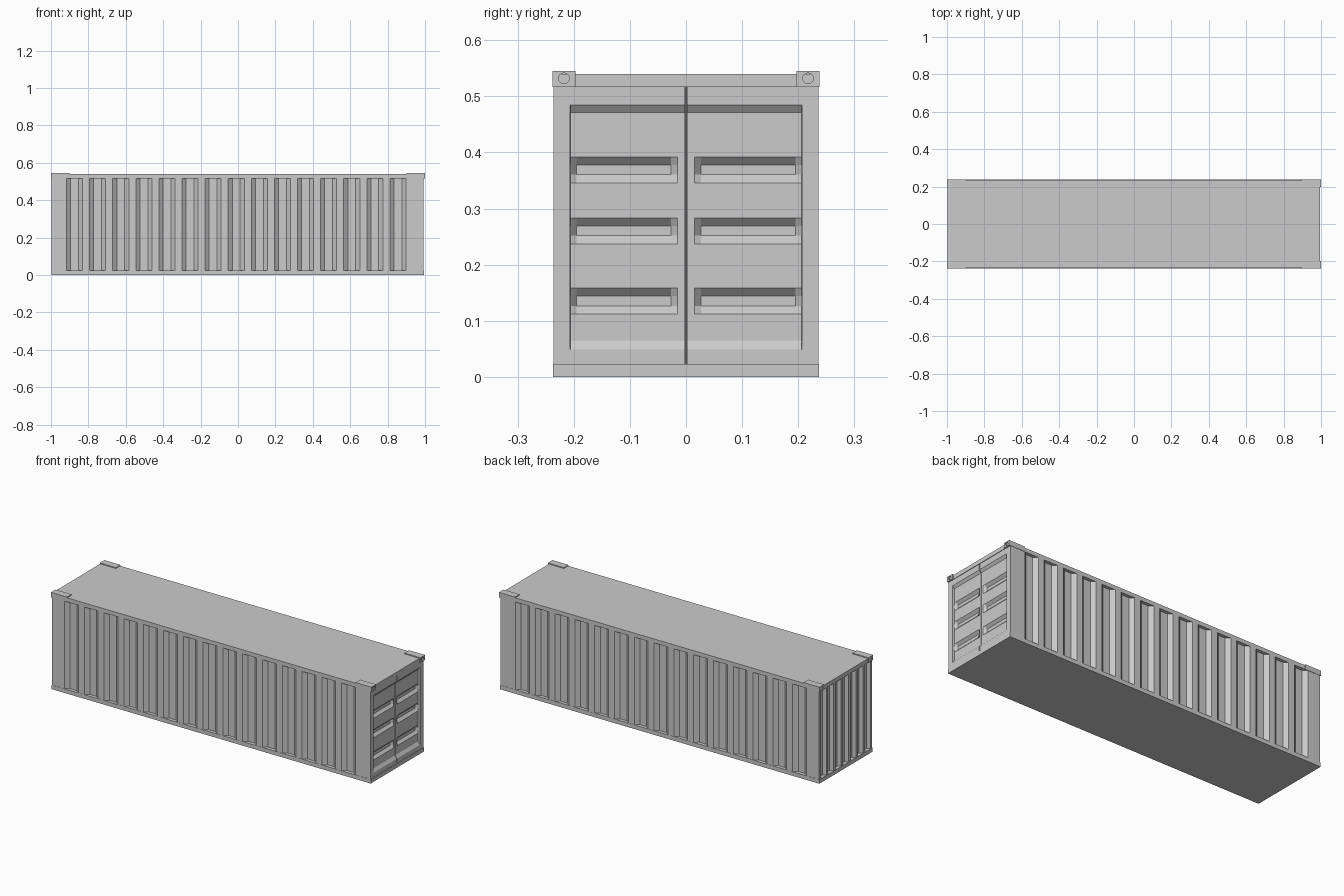
import bpy, bmesh

if "Cube" in bpy.data.objects:
    bpy.data.objects.remove(bpy.data.objects["Cube"])

HW = 0.236            # half width
Z0, Z1 = 0.023, 0.517  # wall bottom and top


def finish(name, bm):
    bmesh.ops.recalc_face_normals(bm, faces=bm.faces)
    me = bpy.data.meshes.new(name)
    bm.to_mesh(me)
    bm.free()
    ob = bpy.data.objects.new(name, me)
    bpy.context.collection.objects.link(ob)
    return ob


def box(name, x0, x1, y0, y1, z0, z1):
    bm = bmesh.new()
    bmesh.ops.create_cube(bm, size=1)
    for v in bm.verts:
        v.co = (x0 + (v.co.x + 0.5) * (x1 - x0),
                y0 + (v.co.y + 0.5) * (y1 - y0),
                z0 + (v.co.z + 0.5) * (z1 - z0))
    return finish(name, bm)


def corrugation(start, period, count, slope, flat, depth):
    """Trapezoid recesses as (position, depth) pairs."""
    pts = []
    for i in range(count):
        s = start + i * period
        pts += [(s, 0), (s + slope, depth),
                (s + slope + flat, depth), (s + 2 * slope + flat, 0)]
    return pts


# Corrugated side and end walls: one outline extruded upwards
side = corrugation(-0.917, 0.1235, 15, 0.022, 0.042, 0.018)
end = corrugation(-0.221, 0.0655, 7, 0.010, 0.029, 0.018)
XL, XR = -0.996, 0.96
outline = [(XL, -HW)] + [(x, -HW + d) for x, d in side] + [(XR, -HW), (XR, HW)]
outline += [(x, HW - d) for x, d in reversed(side)] + [(XL, HW)]
outline += [(XL + d, -y) for y, d in end]
bm = bmesh.new()
base = bm.faces.new([bm.verts.new((x, y, Z0)) for x, y in outline])
ext = bmesh.ops.extrude_face_region(bm, geom=[base])
bmesh.ops.translate(bm, vec=(0, 0, Z1 - Z0),
                    verts=[g for g in ext["geom"] if isinstance(g, bmesh.types.BMVert)])
if base.is_valid is False or len(bm.faces) == len(outline) + 1:
    bm.faces.new([v for v in bm.verts if v.co.z < Z0 + 0.001][:len(outline)])
finish("corrugated_walls", bm)

# Floor and roof slabs with their rails
box("floor", -0.998, 0.994, -0.237, 0.237, 0, Z0)
box("roof", -0.998, 0.994, -HW, HW, Z1, 0.54)

# Door end: grid with recessed panel, horizontal grooves and centre gap
half = [0.0012, 0.0022, 0.015, 0.027, 0.195, 0.2058, 0.2065, HW]
ys = [-y for y in reversed(half)] + half
grooves = [(0.112, 0.126, 0.144, 0.158),
           (0.237, 0.252, 0.269, 0.283),
           (0.346, 0.361, 0.378, 0.392)]
zs = [Z0, 0.049, 0.065] + [z for g in grooves for z in g] + [0.471, 0.485, Z1]


def door_depth(y, z):
    y = abs(y)
    if y < 0.002:
        return 0.028
    if y > 0.206 or z < 0.05 or z > 0.48:
        return 0
    if 0.02 < y < 0.2 and any(g[1] <= z <= g[2] for g in grooves):
        return 0.025
    return 0.011


bm = bmesh.new()
grid = [[bm.verts.new((0.991 - door_depth(y, z), y, z)) for y in ys] for z in zs]
for a, b in zip(grid, grid[1:]):
    for i in range(len(ys) - 1):
        bm.faces.new((a[i], a[i + 1], b[i + 1], b[i]))
rim = bmesh.ops.extrude_edge_only(bm, edges=[e for e in bm.edges if e.is_boundary])
for g in rim["geom"]:
    if isinstance(g, bmesh.types.BMVert):
        g.co.x = 0.955
finish("doors", bm)

# Corner castings with a round hole in the end, mirrored to four corners
casting = box("corner_castings", 0.9, 1.0, 0.197, 0.238, Z1, 0.545)
bpy.ops.mesh.primitive_cylinder_add(vertices=16, radius=0.0095, depth=0.02,
                                    location=(1.0, 0.2175, 0.532),
                                    rotation=(0, 1.5707963, 0))
cutter = bpy.context.object
cutter.name = "hole_cutter"
cutter.hide_render = True
cut = casting.modifiers.new("hole", 'BOOLEAN')
cut.object = cutter
cut.operation = 'DIFFERENCE'
bpy.context.view_layer.objects.active = casting
bpy.ops.object.modifier_apply(modifier="hole")
bpy.data.objects.remove(cutter)
mir = casting.modifiers.new("mirror", 'MIRROR')
mir.use_axis = (True, True, False)
mir.use_clip = False
